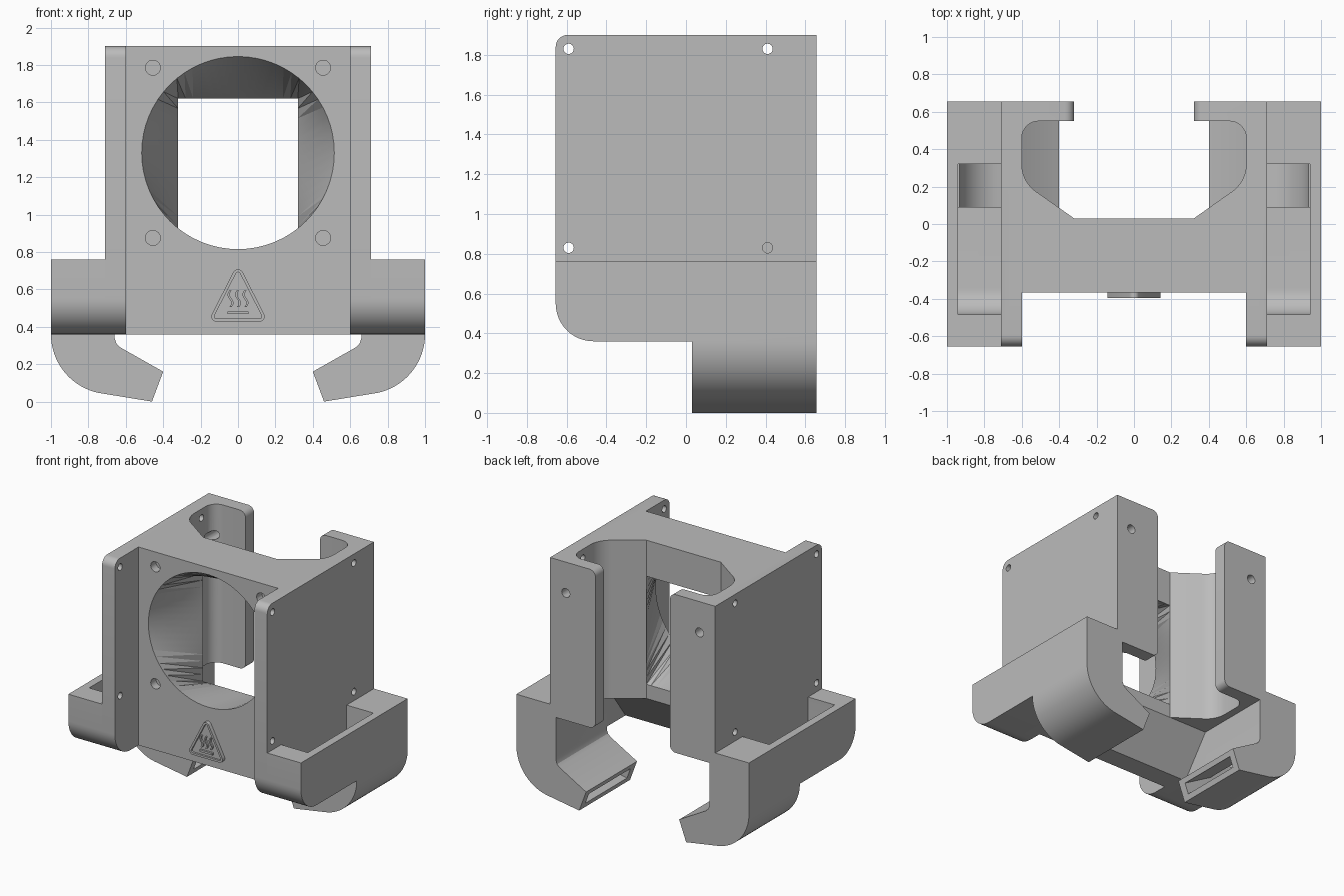
import bpy, bmesh
from math import sin, cos, pi, radians

cube = bpy.data.objects.get("Cube")
if cube:
    bpy.data.objects.remove(cube, do_unlink=True)

grey = bpy.data.materials.new("plain grey")
grey.use_nodes = True
grey.diffuse_color = (0.5, 0.5, 0.5, 1)
grey.node_tree.nodes["Principled BSDF"].inputs["Base Color"].default_value = (0.5, 0.5, 0.5, 1)


def add_object(name, bm):
    bmesh.ops.recalc_face_normals(bm, faces=bm.faces)
    mesh = bpy.data.meshes.new(name)
    bm.to_mesh(mesh)
    bm.free()
    mesh.materials.append(grey)
    ob = bpy.data.objects.new(name, mesh)
    bpy.context.collection.objects.link(ob)
    return ob


def arc(cx, cy, r, start, end, n=12):
    angles = [radians(start + (end - start) * i / n) for i in range(n + 1)]
    return [(cx + r * cos(a), cy + r * sin(a)) for a in angles]


def prism(name, pts, axis, a, b, side=1):
    """Extrude a 2D outline along an axis; side=-1 mirrors it in x."""
    place = {"x": lambda p, h: (h, p[0], p[1]),
             "y": lambda p, h: (p[0], h, p[1]),
             "z": lambda p, h: (p[0], p[1], h)}[axis]
    bm = bmesh.new()
    rings = []
    for h in (a, b):
        ring = []
        for p in pts:
            x, y, z = place(p, h)
            ring.append(bm.verts.new((x * side, y, z)))
        rings.append(ring)
        bm.faces.new(ring)
    n = len(pts)
    for i in range(n):
        j = (i + 1) % n
        bm.faces.new((rings[0][i], rings[0][j], rings[1][j], rings[1][i]))
    return add_object(name, bm)


def hole(u, v, r, axis, a, b, side=1):
    return prism("hole_cutter", arc(u, v, r, 0, 345, 23), axis, a, b, side)


def combine(target, other, operation):
    mod = target.modifiers.new("combine", "BOOLEAN")
    mod.operation = operation
    mod.solver = "EXACT"
    mod.object = other
    bpy.context.view_layer.objects.active = target
    bpy.ops.object.modifier_apply(modifier=mod.name)
    bpy.data.objects.remove(other, do_unlink=True)


def duct_cutter():
    """Round fan inlet that blends into a rectangular outlet."""
    corners = [(0.32, 1.62), (-0.32, 1.62), (-0.32, 0.78), (0.32, 0.78)]
    circle, rect = [], []
    steps = 16
    for k in range(4):
        p, q = corners[k], corners[(k + 1) % 4]
        for i in range(steps):
            t = i / steps
            ang = pi / 4 + (k + t) * pi / 2
            circle.append((0.515 * cos(ang), 1.33 + 0.515 * sin(ang)))
            rect.append((p[0] + (q[0] - p[0]) * t, p[1] + (q[1] - p[1]) * t))
    bm = bmesh.new()
    rings = [[bm.verts.new((x, y, z)) for x, z in ring]
             for y, ring in ((-0.45, circle), (-0.365, circle), (0.03, rect), (0.1, rect))]
    n = len(circle)
    for r0, r1 in zip(rings, rings[1:]):
        for i in range(n):
            j = (i + 1) % n
            bm.faces.new((r0[i], r0[j], r1[j], r1[i]))
    bm.faces.new(rings[0])
    bm.faces.new(rings[-1])
    bmesh.ops.triangulate(bm, faces=bm.faces)
    return add_object("duct_cutter", bm)


# Main body: front block with the rounded rear cavity
half = ([(0.65, -0.365), (0.65, 0.6), (0.5, 0.6)] + arc(0.51, 0.46, 0.09, 90, 0, 8)
        + arc(0.42, 0.32, 0.18, 0, -60, 10) + [(0.32, 0.03)])
outline = half + [(-x, y) for x, y in reversed(half)]
body = prism("fan_shroud_body", outline, "z", 0.36, 1.9)

# Side walls and rear flanges
wall = (arc(-0.595, 1.84, 0.06, 90, 180, 8) + arc(-0.465, 0.55, 0.19, 180, 270)
        + [(0.655, 0.36), (0.655, 1.9)])
flange = (arc(0.37, 1.85, 0.05, 90, 180, 6) + arc(0.37, 0.72, 0.05, 180, 270, 6)
          + [(0.71, 0.67), (0.71, 1.9)])
for s in (1, -1):
    combine(body, prism("side_wall", wall, "x", 0.6, 0.71, s), "UNION")
    combine(body, prism("rear_flange", flange, "y", 0.55, 0.655, s), "UNION")

# Sloped clearance under the rear, then the fan duct
under = [(-0.2, 0.3), (-0.2, 0.36), (0.03, 0.67), (0.7, 0.67), (0.7, 0.3)]
combine(body, prism("under_cutter", under, "x", -0.66, 0.66), "DIFFERENCE")
combine(body, duct_cutter(), "DIFFERENCE")

# Screw holes in the front, the side walls and the flanges
for s in (1, -1):
    for z in (0.875, 1.785):
        combine(body, hole(0.455, z, 0.04, "y", -0.5, -0.3, s), "DIFFERENCE")
    for y, z, depth in ((-0.59, 1.83, 0.5), (-0.59, 0.83, 0.5), (0.41, 1.83, 0.5), (0.41, 0.83, 0.64)):
        combine(body, hole(y, z, 0.026, "x", depth, 0.8, s), "DIFFERENCE")
    combine(body, hole(0.575, 1.66, 0.035, "y", 0.45, 0.75, s), "DIFFERENCE")

# Side air ducts: open tray on top, curled nozzle below
tray = arc(-0.465, 0.55, 0.19, 180, 270) + [(0.655, 0.36), (0.655, 0.76), (-0.655, 0.76)]
nozzle = ([(0.66, 0.5), (1, 0.5)] + arc(0.68, 0.36, 0.32, 0, -83, 18)
          + [(0.46, 0), (0.4, 0.16), (0.63, 0.29), (0.65, 0.31), (0.66, 0.34)])
pocket = (arc(-0.345, 0.56, 0.14, 180, 270) + [(0.09, 0.42), (0.09, 0.3),
          (0.32, 0.3), (0.32, 0.8), (-0.485, 0.8)])
channel = ([(0.71, 0.42), (0.94, 0.42)] + arc(0.68, 0.36, 0.26, 0, -80, 16)
           + [(0.4, 0.03), (0.36, 0.09), (0.66, 0.26), (0.71, 0.33)])
ducts = []
for s, label in ((1, "left"), (-1, "right")):
    duct = prism(label + "_air_duct", tray, "x", 0.7, 1, s)
    combine(duct, prism("nozzle", nozzle, "y", 0.03, 0.655, s), "UNION")
    combine(duct, prism("pocket_cutter", pocket, "x", 0.69, 0.94, s), "DIFFERENCE")
    combine(duct, prism("channel_cutter", channel, "y", 0.09, 0.6, s), "DIFFERENCE")
    ducts.append(duct)


# Raised hot-surface badge
def rounded_triangle(r):
    return (arc(0, 0.68, r, 150, 30, 6) + arc(0.115, 0.455, r, 30, -90, 6)
            + arc(-0.115, 0.455, r, 270, 150, 6))


badge = prism("warning_badge", rounded_triangle(0.028), "y", -0.395, -0.36)
combine(badge, prism("badge_cutter", rounded_triangle(0.012), "y", -0.41, -0.38), "DIFFERENCE")
marks = [prism("badge_bar", [(-0.055, 0.467), (0.055, 0.467), (0.055, 0.483), (-0.055, 0.483)],
               "y", -0.395, -0.375)]
for x0 in (-0.04, 0, 0.04):
    line = [(x0 + 0.01 * sin(2 * pi * i / 12), 0.505 + 0.09 * i / 12) for i in range(13)]
    strip = [(x - 0.006, z) for x, z in line] + [(x + 0.006, z) for x, z in reversed(line)]
    marks.append(prism("heat_wave", strip, "y", -0.395, -0.375))

# Smooth curved faces, keep edges sharp
bpy.ops.object.select_all(action="DESELECT")
for ob in [body, badge] + ducts + marks:
    ob.select_set(True)
bpy.context.view_layer.objects.active = body
bpy.ops.object.shade_smooth_by_angle(angle=radians(25))
